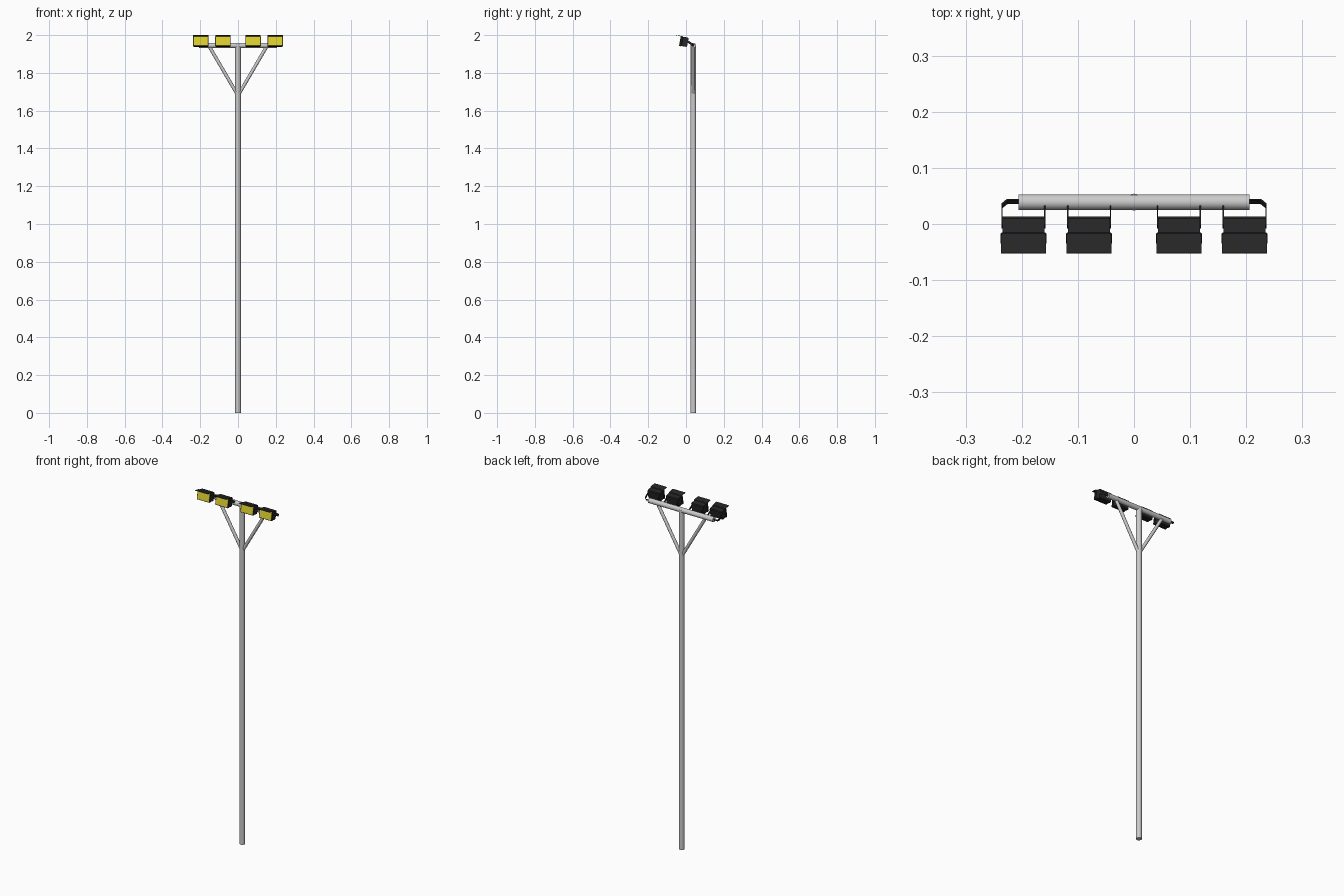
import bpy, bmesh, math
from mathutils import Vector, Matrix

if "Cube" in bpy.data.objects:
    bpy.data.objects.remove(bpy.data.objects["Cube"])

BAR_Y, BAR_Z = 0.04, 1.945
TILT = Matrix.Rotation(math.radians(-10), 4, 'X')
ARM_TILT = Matrix.Rotation(math.radians(-35), 4, 'X')


def material(name, color):
    m = bpy.data.materials.new(name)
    m.diffuse_color = color
    m.use_nodes = True
    m.node_tree.nodes["Principled BSDF"].inputs["Base Color"].default_value = m.diffuse_color
    return m


black = material("black_housing", (0.02, 0.02, 0.02, 1))
yellow = material("yellow_glass", (0.72, 0.62, 0.03, 1))


def tube(name, a, b, radius, sides=16):
    a, b = Vector(a), Vector(b)
    bpy.ops.mesh.primitive_cylinder_add(vertices=sides, radius=radius, depth=(b - a).length,
                                        location=(a + b) / 2)
    ob = bpy.context.object
    ob.name = name
    ob.rotation_euler = (b - a).to_track_quat('Z', 'Y').to_euler()
    bpy.ops.object.shade_smooth_by_angle()
    return ob


def prism(name, points, axis, lo, hi, mat, matrix):
    """Extrude a 2D profile: axis 'X' takes (y, z) points, axis 'Z' takes (x, y)."""
    bm = bmesh.new()
    place = (lambda p: (lo, p[0], p[1])) if axis == 'X' else (lambda p: (p[0], p[1], lo))
    face = bm.faces.new([bm.verts.new(place(p)) for p in points])
    new = bmesh.ops.extrude_face_region(bm, geom=[face])["geom"]
    step = Vector((hi - lo, 0, 0)) if axis == 'X' else Vector((0, 0, hi - lo))
    bmesh.ops.translate(bm, vec=step, verts=[v for v in new if isinstance(v, bmesh.types.BMVert)])
    bmesh.ops.recalc_face_normals(bm, faces=bm.faces)
    me = bpy.data.meshes.new(name)
    bm.to_mesh(me)
    bm.free()
    me.materials.append(mat)
    ob = bpy.data.objects.new(name, me)
    bpy.context.collection.objects.link(ob)
    ob.matrix_world = matrix
    return ob


def floodlight(i, x):
    m = Matrix.Translation((x, -0.012, 1.9652)) @ TILT
    # housing behind the rim, slightly tapered to the rear
    prism(f"lamp_housing_{i}", [(-0.009, -0.025), (0.018, -0.025), (0.022, -0.021),
                                (0.022, 0.021), (0.018, 0.025), (-0.009, 0.025)],
          'X', -0.0375, 0.0375, black, m)
    # front rim with eased edges
    rim = prism(f"lamp_rim_{i}", [(-0.020, -0.027), (-0.008, -0.027), (-0.008, 0.027), (-0.020, 0.027)],
                'X', -0.041, 0.041, black, m)
    bev = rim.modifiers.new("bevel", 'BEVEL')
    bev.width = 0.002
    bev.segments = 1
    # lit glass
    prism(f"lamp_glass_{i}", [(-0.0208, -0.0245), (-0.018, -0.0245), (-0.018, 0.0245), (-0.0208, 0.0245)],
          'X', -0.038, 0.038, yellow, m)
    # visor plate
    prism(f"lamp_visor_{i}", [(-0.0455, 0.0255), (-0.014, 0.0255), (-0.014, 0.0273), (-0.0455, 0.0273)],
          'X', -0.040, 0.040, black, m)
    # U-shaped bracket with chamfered corners, running through the crossbar
    w, d, c, t = 0.039, 0.050, 0.009, 0.002
    outer = [(-w, -0.006), (-w, d - c), (-w + c, d), (w - c, d), (w, d - c), (w, -0.006)]
    wi, di = w - t, d - t
    inner = [(wi, -0.006), (wi, di - c), (wi - c, di), (-wi + c, di), (-wi, di - c), (-wi, -0.006)]
    prism(f"lamp_bracket_{i}", outer + inner, 'Z', -0.006, 0.006, black,
          Matrix.Translation((x, 0, 1.973)) @ ARM_TILT)


# pole, crossbar and braces
tube("pole", (0, BAR_Y - 0.001, 0), (0, BAR_Y - 0.001, BAR_Z + 0.005), 0.015)
tube("crossbar", (-0.206, BAR_Y - 0.001, BAR_Z), (0.206, BAR_Y - 0.001, BAR_Z), 0.014)
for side, s in (("left", -1), ("right", 1)):
    tube(f"brace_{side}", (0, BAR_Y - 0.001, 1.68), (s * 0.155, BAR_Y - 0.001, BAR_Z), 0.009)

# four floodlights
for i, x in enumerate((-0.197, -0.08, 0.08, 0.197), 1):
    floodlight(i, x)
